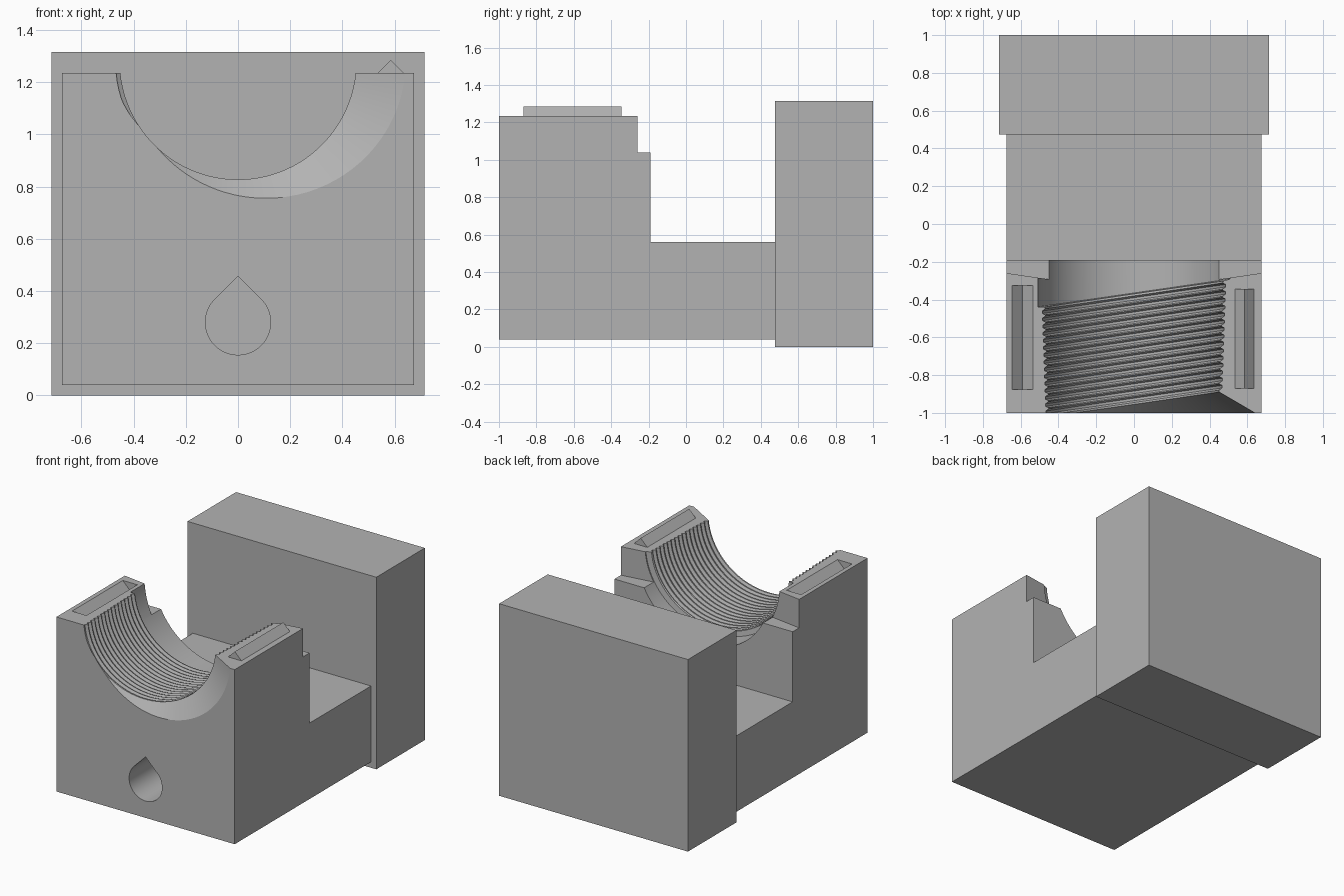
import bpy, bmesh, math
from mathutils import Vector

if "Cube" in bpy.data.objects:
    bpy.data.objects.remove(bpy.data.objects["Cube"], do_unlink=True)

grey = bpy.data.materials.new("plain_grey")
grey.use_nodes = True
grey.diffuse_color = (0.45, 0.45, 0.45, 1)
grey.node_tree.nodes["Principled BSDF"].inputs["Base Color"].default_value = grey.diffuse_color


def finish(name, bm):
    bmesh.ops.recalc_face_normals(bm, faces=bm.faces)
    mesh = bpy.data.meshes.new(name)
    bm.to_mesh(mesh)
    bm.free()
    mesh.materials.append(grey)
    obj = bpy.data.objects.new(name, mesh)
    bpy.context.collection.objects.link(obj)
    return obj


def prism(name, points, axis, start, end):
    """Extrude a 2D outline along an axis; outline uses the other two axes in order."""
    bm = bmesh.new()

    def place(p, d):
        co = list(p)
        co.insert(axis, d)
        return Vector(co)

    face = bm.faces.new([bm.verts.new(place(p, start)) for p in points])
    new = bmesh.ops.extrude_face_region(bm, geom=[face])["geom"]
    shift = place((0, 0), end - start)
    bmesh.ops.translate(bm, vec=shift, verts=[g for g in new if isinstance(g, bmesh.types.BMVert)])
    return finish(name, bm)


def slanted_lathe(name, profile, height, slope, steps=96):
    """Revolve (y, radius) points about a y axis, leaning each ring by slope."""
    bm = bmesh.new()
    rings = []
    for y, r in profile:
        ring = []
        for i in range(steps):
            a = math.tau * (i + 0.5) / steps
            x = r * math.cos(a)
            ring.append(bm.verts.new((x, y + slope * x, height + r * math.sin(a))))
        rings.append(ring)
    for a, b in zip(rings, rings[1:]):
        for i in range(steps):
            j = (i + 1) % steps
            bm.faces.new((a[i], a[j], b[j], b[i]))
    bm.faces.new(rings[0])
    bm.faces.new(rings[-1])
    return finish(name, bm)


def cut(target, cutter):
    mod = target.modifiers.new("cut", "BOOLEAN")
    mod.operation = "DIFFERENCE"
    mod.solver = "EXACT"
    mod.object = cutter
    select(target)
    bpy.ops.object.modifier_apply(modifier=mod.name)
    bpy.data.objects.remove(cutter, do_unlink=True)


def select(obj):
    bpy.ops.object.select_all(action="DESELECT")
    obj.select_set(True)
    bpy.context.view_layer.objects.active = obj


# Back block
prism("back_block", [(0.475, 0), (1, 0), (1, 1.315), (0.475, 1.315)], 0, -0.715, 0.715)

# Cradle body with low bridge to the back block
cradle = prism("cradle", [(-1, 0.04), (0.475, 0.04), (0.475, 0.56), (-0.19, 0.56),
                          (-0.19, 1.235), (-1, 1.235)], 0, -0.675, 0.675)

# Rear ledge with slightly angled post backs
cut(cradle, prism("ledge_cutter", [(-0.7, -0.256), (0, -0.36), (0.7, -0.256),
                                   (0.7, -0.1), (-0.7, -0.1)], 2, 1.04, 1.4))

# Threaded bore: front flare, tapered grooves, wider smooth rear
profile = [(-1.3, 0.72), (-1.15, 0.72), (-0.955, 0.453)]
count, pitch, first = 15, 0.038, -0.945
for i in range(count):
    y = first + i * pitch
    r = 0.453 + 0.02 * i / count
    profile += [(y, r), (y + pitch * 0.25, r + 0.016),
                (y + pitch * 0.6, r + 0.016), (y + pitch * 0.85, r)]
profile += [(-0.37, 0.475), (-0.365, 0.51), (0.25, 0.51)]
cut(cradle, slanted_lathe("bore_cutter", profile, 1.28, 0.145))

# Teardrop hole in the front
radius, mid = 0.125, 0.28
drop = [(0, mid + radius * math.sqrt(2))]
for i in range(37):
    a = math.radians(135 + 270 * i / 36 - 90 + 90)
    drop.append((radius * math.cos(a), mid + radius * math.sin(a)))
cut(cradle, prism("hole_cutter", drop, 1, -1.1, -0.2))

# Alignment groove on one post, matching ridge on the other
cut(cradle, prism("groove_cutter", [(-0.645, 1.235), (-0.59, 1.18), (-0.535, 1.235),
                                    (-0.535, 1.3), (-0.645, 1.3)], 1, -0.875, -0.325))
prism("alignment_ridge", [(0.535, 1.235), (0.635, 1.235), (0.585, 1.285)], 1, -0.87, -0.345)

select(cradle)
bpy.ops.object.shade_smooth_by_angle(angle=math.radians(20))
